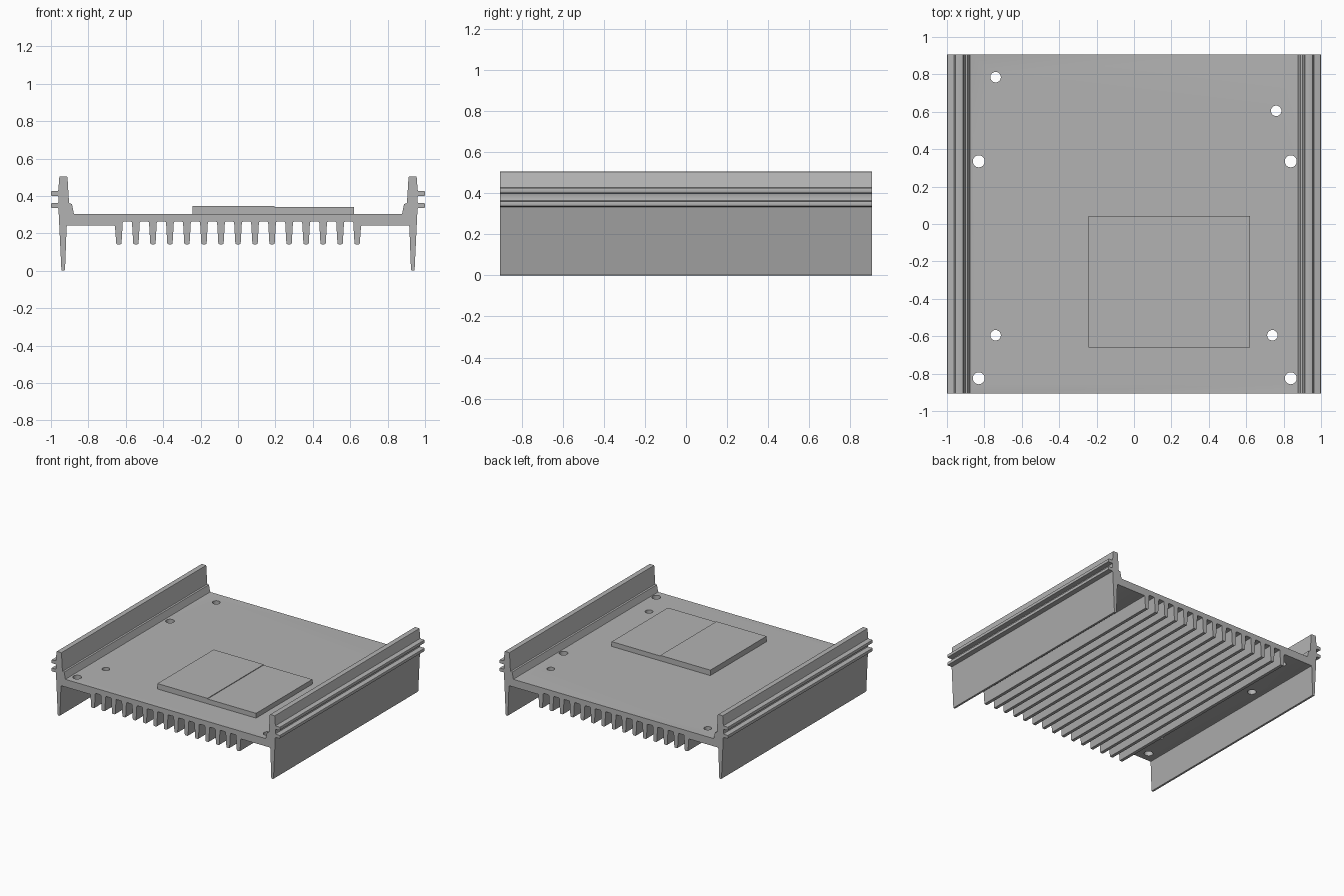
import bpy
import bmesh
from mathutils import Matrix, Vector

HALF_DEPTH = 0.905
PLATE_TOP, PLATE_BOTTOM, VALLEY = 0.305, 0.245, 0.265
FIN_TIP, FIN_PITCH, FIN_SIDE = 0.145, 0.091, 7

cube = bpy.data.objects.get("Cube")
if cube:
    bpy.data.objects.remove(cube, do_unlink=True)

metal = bpy.data.materials.new("grey aluminium")
metal.use_nodes = True
colour = (0.45, 0.45, 0.45, 1)
metal.diffuse_color = colour
metal.node_tree.nodes["Principled BSDF"].inputs["Base Color"].default_value = colour


def finish(bm, name):
    bmesh.ops.recalc_face_normals(bm, faces=bm.faces)
    mesh = bpy.data.meshes.new(name)
    bm.to_mesh(mesh)
    bm.free()
    mesh.materials.append(metal)
    obj = bpy.data.objects.new(name, mesh)
    bpy.context.collection.objects.link(obj)
    return obj


def extrude_profile(name, points, y0, y1, rounding=0):
    """Extrude an x-z outline along y, with softly rounded corners."""
    bm = bmesh.new()
    bm.faces.new([bm.verts.new((x, y0, z)) for x, z in points])
    if rounding:
        bmesh.ops.bevel(bm, geom=bm.verts[:], offset=rounding, segments=2,
                        profile=0.5, affect='VERTICES', clamp_overlap=True)
    out = bmesh.ops.extrude_face_region(bm, geom=bm.faces[:])
    moved = [v for v in out["geom"] if isinstance(v, bmesh.types.BMVert)]
    bmesh.ops.translate(bm, verts=moved, vec=Vector((0, y1 - y0, 0)))
    return finish(bm, name)


# Right half of the outline: inner step, upper wall, two rails, lower leg
half = [(0.877, PLATE_TOP), (0.888, 0.36), (0.903, 0.36), (0.912, 0.505),
        (0.955, 0.505), (0.961, 0.427)]
for top, bottom in ((0.427, 0.401), (0.363, 0.337)):
    if top < 0.4:
        half.append((0.96, top))
    half += [(1, top), (1, bottom), (0.96, bottom)]
half += [(0.944, 0.005), (0.925, 0.005), (0.916, PLATE_BOTTOM)]

# Tapered cooling fins under the plate, from the outside to the middle
for i in range(FIN_SIDE, -1, -1):
    x = i * FIN_PITCH
    root = PLATE_BOTTOM if i == FIN_SIDE else VALLEY
    half += [(x + 0.021, root), (x + 0.014, FIN_TIP)]
    if i:
        half += [(x - 0.014, FIN_TIP), (x - 0.021, VALLEY)]

outline = half + [(-x, z) for x, z in reversed(half)]
body = extrude_profile("heat_sink_body", outline, -HALF_DEPTH, HALF_DEPTH, 0.006)
body.data.transform(Matrix.Translation((0, 0, -0.005)) @ Matrix.Diagonal((1, 1, 1.01, 1)))

# Screw holes through the plate
bm = bmesh.new()
small, large = 0.028, 0.032
holes = [(-0.74, 0.785, small), (0.76, 0.605, small),
         (-0.74, -0.595, small), (0.74, -0.595, small)]
holes += [(x, y, large) for x in (-0.83, 0.838) for y in (0.335, -0.825)]
for x, y, r in holes:
    bmesh.ops.create_cone(bm, cap_ends=True, segments=32, radius1=r, radius2=r,
                          depth=0.3, matrix=Matrix.Translation((x, y, 0.28)))
cutter = finish(bm, "hole_cutter")
cutter.hide_render = True
cut = body.modifiers.new("screw holes", 'BOOLEAN')
cut.operation = 'DIFFERENCE'
cut.solver = 'EXACT'
cut.object = cutter
bpy.context.view_layer.objects.active = body
body.select_set(True)
bpy.ops.object.modifier_apply(modifier=cut.name)
bpy.data.objects.remove(cutter, do_unlink=True)
bpy.ops.object.shade_smooth_by_angle(angle=0.5)

# Raised contact pad with a slightly lower right half
pad = [(-0.243, 0.3), (-0.243, 0.346), (0.195, 0.346), (0.195, 0.341),
       (0.62, 0.341), (0.62, 0.3)]
extrude_profile("contact_pad", pad, -0.66, 0.043)
